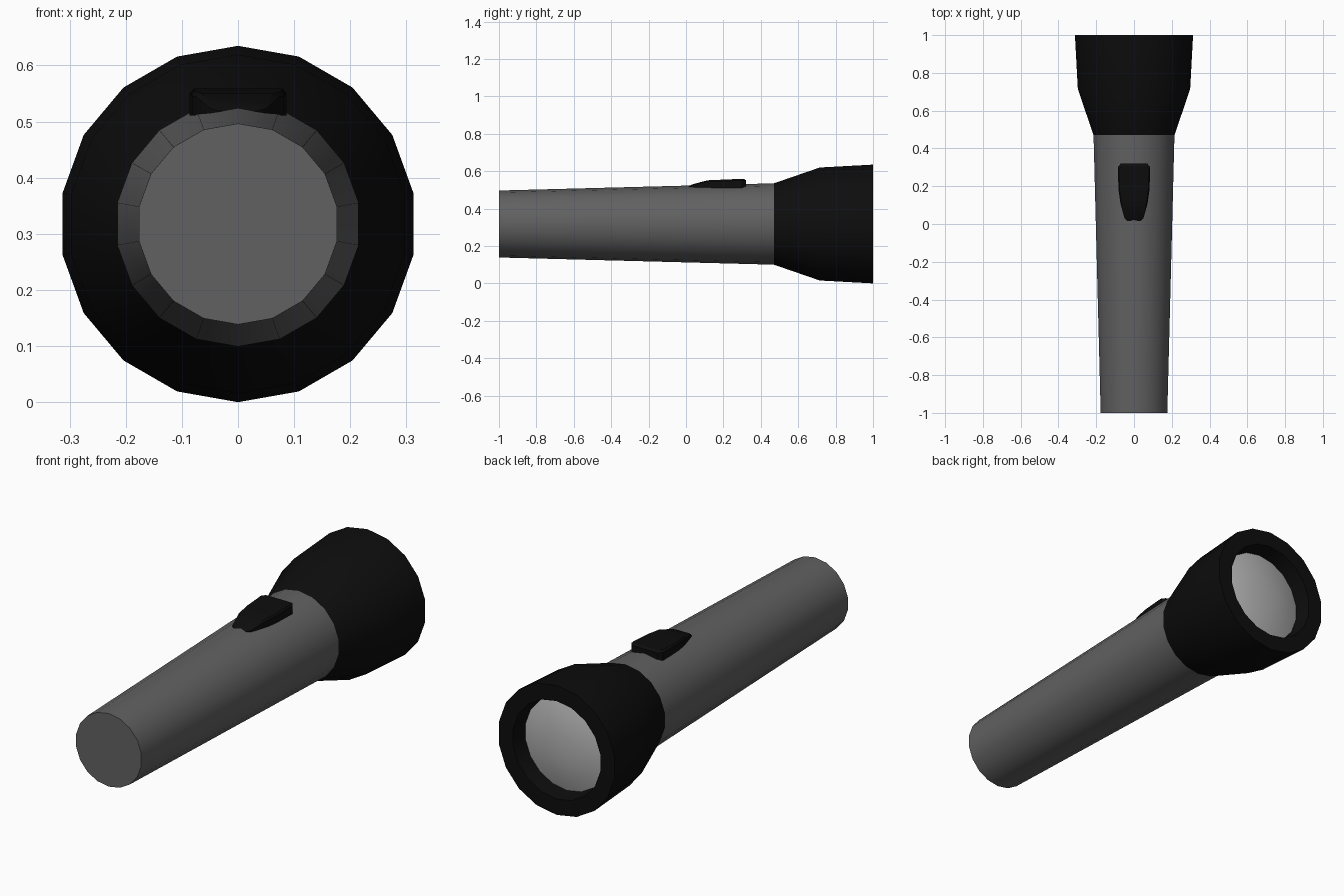
import bpy, bmesh
from math import sin, cos, pi, radians

if "Cube" in bpy.data.objects:
    bpy.data.objects.remove(bpy.data.objects["Cube"])

SIDES, CZ = 18, 0.3175


def material(name, v):
    m = bpy.data.materials.new(name)
    m.diffuse_color = (v, v, v, 1)
    m.use_nodes = True
    m.node_tree.nodes["Principled BSDF"].inputs["Base Color"].default_value = m.diffuse_color
    return m


black = material("black_plastic", 0.004)
grey = material("grey_body", 0.12)
glass = material("lens_grey", 0.45)


def finish(name, bm, mat, angle=35):
    bmesh.ops.recalc_face_normals(bm, faces=bm.faces)
    me = bpy.data.meshes.new(name)
    bm.to_mesh(me)
    bm.free()
    ob = bpy.data.objects.new(name, me)
    bpy.context.collection.objects.link(ob)
    me.materials.append(mat)
    bpy.ops.object.select_all(action='DESELECT')
    ob.select_set(True)
    bpy.context.view_layer.objects.active = ob
    bpy.ops.object.shade_smooth_by_angle(angle=radians(angle))
    return ob


def bridge(bm, a, b):
    for i in range(len(a)):
        j = (i + 1) % len(a)
        bm.faces.new((a[i], a[j], b[j], b[i]))


def lathe(name, profile, mat, cap_start=False, cap_end=False):
    """Turn (radius, y) points around the torch axis, one vertex at the top."""
    bm = bmesh.new()
    rings = [[bm.verts.new((r * sin(2 * pi * i / SIDES), y, CZ + r * cos(2 * pi * i / SIDES)))
              for i in range(SIDES)] for r, y in profile]
    for a, b in zip(rings, rings[1:]):
        bridge(bm, a, b)
    if cap_start:
        bm.faces.new(rings[0])
    if cap_end:
        bm.faces.new(rings[-1])
    return finish(name, bm, mat)


# Tapered handle with flat tail
lathe("handle", [(0.179, -1), (0.2175, 0.47)], grey, cap_start=True)

# Flared head, rim and recess wall
lathe("head", [(0.2175, 0.47), (0.302, 0.715), (0.3175, 1.0), (0.24, 1.0), (0.228, 0.92)], black)

# Slightly domed lens set back in the rim
lathe("lens", [(0.228, 0.92), (0.17, 0.938), (0.10, 0.95), (0.04, 0.955)], glass, cap_end=True)

# Switch: tapered outline, raised in three levels
half = [(0.035, 0.015), (0.05, 0.03), (0.072, 0.11), (0.082, 0.18), (0.086, 0.30), (0.07, 0.32)]
outline = half + [(-x, y) for x, y in reversed(half)]


def top_z(y):
    return min(0.527 + (y - 0.015) * 0.3, 0.551 + (y - 0.11) * 0.04)


bm = bmesh.new()
levels = []
for s, drop in ((1, None), (1, 0.008), (0.92, 0)):
    levels.append([bm.verts.new((x * s, 0.17 + (y - 0.17) * s,
                                 0.511 if drop is None else top_z(y) - drop)) for x, y in outline])
for a, b in zip(levels, levels[1:]):
    bridge(bm, a, b)
n = len(half)
top = levels[-1]
for i in range(n - 1):
    bm.faces.new((top[i], top[i + 1], top[2 * n - 2 - i], top[2 * n - 1 - i]))
bm.faces.new(levels[0])
finish("switch", bm, black)
